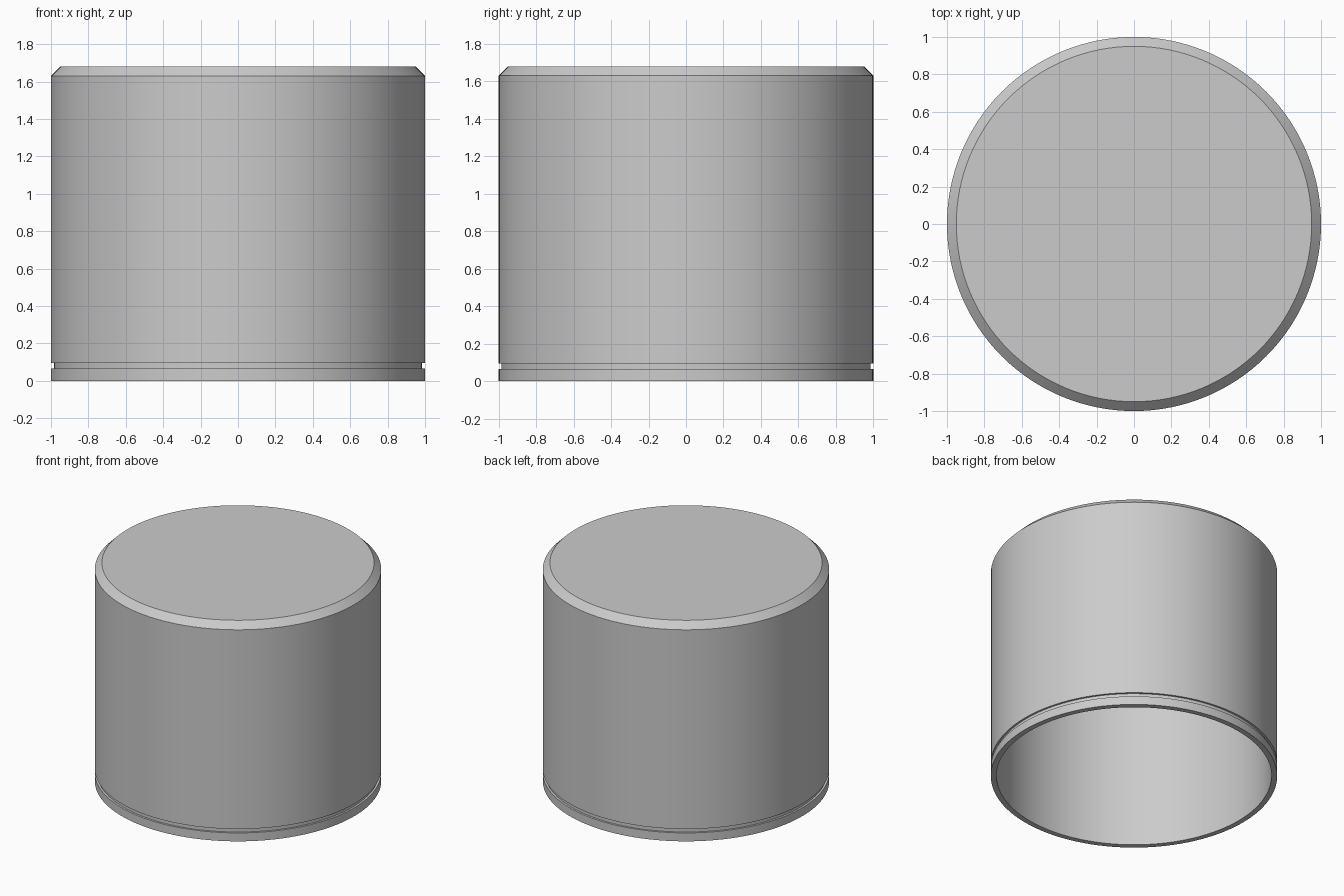
import bpy
import bmesh
import math

SEGMENTS = 128
cube = bpy.data.objects.get("Cube")
if cube:
    bpy.data.objects.remove(cube, do_unlink=True)


def make_material(name, colour):
    mat = bpy.data.materials.new(name)
    mat.use_nodes = True
    mat.diffuse_color = colour
    mat.node_tree.nodes["Principled BSDF"].inputs["Base Color"].default_value = colour
    return mat


def lathe(name, profile, mat):
    """Spin a closed (radius, height) profile that starts and ends on the z axis."""
    bm = bmesh.new()
    verts = [bm.verts.new((r, 0, z)) for r, z in profile]
    edges = [bm.edges.new(pair) for pair in zip(verts, verts[1:])]
    bmesh.ops.spin(bm, geom=verts + edges, cent=(0, 0, 0), axis=(0, 0, 1),
                   angle=math.tau, steps=SEGMENTS, use_duplicate=False)
    bmesh.ops.remove_doubles(bm, verts=bm.verts, dist=0.0001)
    bmesh.ops.recalc_face_normals(bm, faces=bm.faces)
    mesh = bpy.data.meshes.new(name)
    bm.to_mesh(mesh)
    bm.free()
    mesh.materials.append(mat)
    obj = bpy.data.objects.new(name, mesh)
    bpy.context.collection.objects.link(obj)
    bpy.ops.object.select_all(action="DESELECT")
    obj.select_set(True)
    bpy.context.view_layer.objects.active = obj
    bpy.ops.object.shade_smooth_by_angle(angle=math.radians(30))
    return obj


grey = make_material("light grey", (0.6, 0.6, 0.6, 1))

# Hollow cap: open at the bottom, ring groove near the rim, chamfered top edge
outer, inner, groove = 1.0, 0.96, 0.985
height, chamfer, top_thickness = 1.68, 0.05, 0.05
groove_low, groove_high = 0.065, 0.095
lathe("cap_shell", [
    (0, height),
    (outer - chamfer, height),
    (outer, height - chamfer),
    (outer, groove_high),
    (groove, groove_high),
    (groove, groove_low),
    (outer, groove_low),
    (outer, 0),
    (inner, 0),
    (inner, height - top_thickness),
    (0, height - top_thickness),
], grey)
